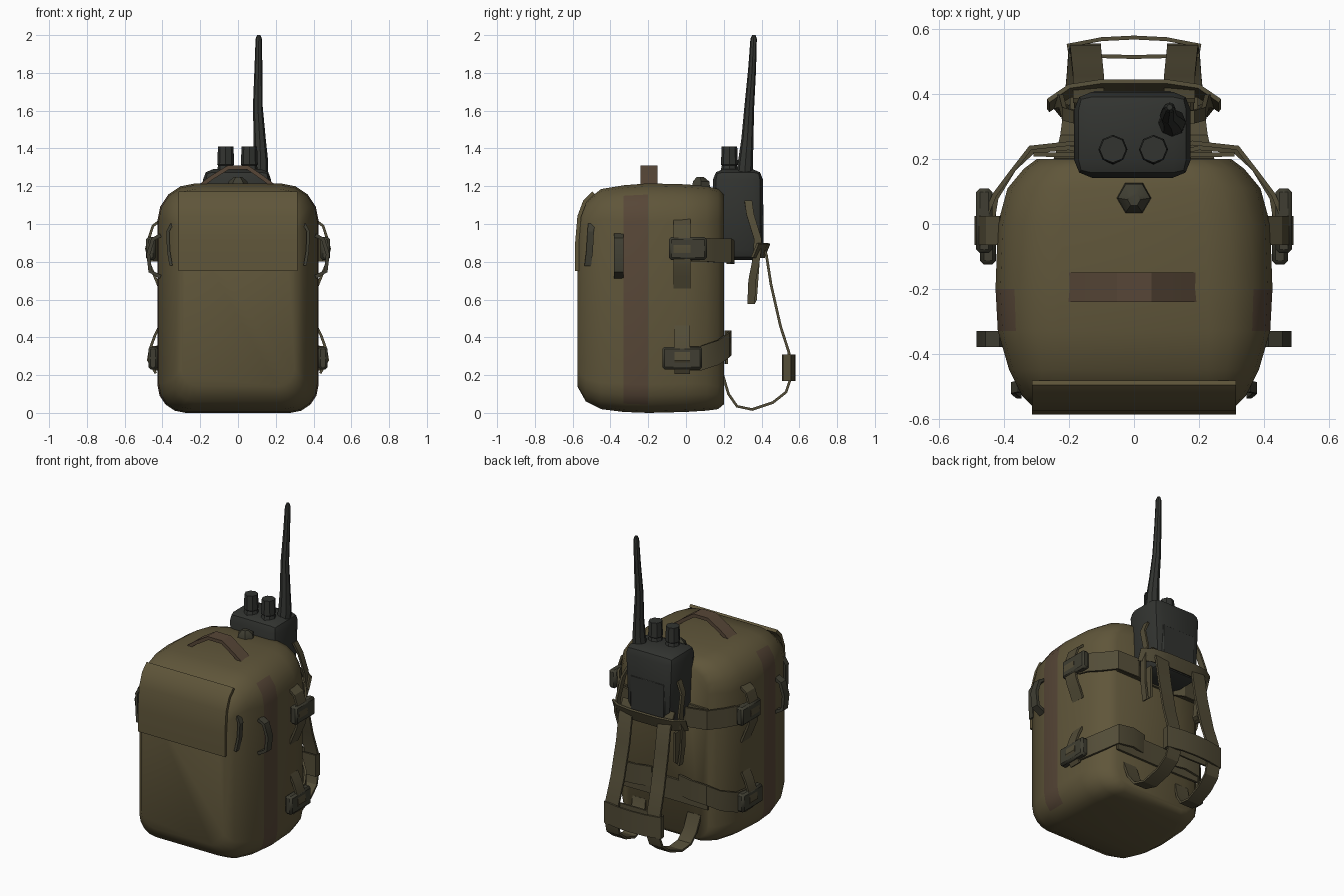
import bpy, bmesh, math
from mathutils import Vector


def material(name, rgb):
    m = bpy.data.materials.new(name)
    m.diffuse_color = (*rgb, 1)
    return m


OLIVE = material("olive", (0.115, 0.092, 0.042))
STRAP = material("strap_olive", (0.085, 0.072, 0.038))
BROWN = material("brown", (0.095, 0.062, 0.038))
BLACK = material("black", (0.032, 0.034, 0.030))
BUCKLE = material("buckle", (0.05, 0.048, 0.032))


def finish(name, bm, mat, angle=40):
    bmesh.ops.recalc_face_normals(bm, faces=bm.faces)
    me = bpy.data.meshes.new(name)
    bm.to_mesh(me)
    bm.free()
    ob = bpy.data.objects.new(name, me)
    bpy.context.collection.objects.link(ob)
    me.materials.append(mat)
    bpy.ops.object.select_all(action='DESELECT')
    ob.select_set(True)
    bpy.context.view_layer.objects.active = ob
    bpy.ops.object.shade_smooth_by_angle(angle=math.radians(angle))
    return ob


def loft(name, rings, mat, closed=False, angle=40):
    bm = bmesh.new()
    vs = [[bm.verts.new(p) for p in r] for r in rings]
    n = len(vs[0])
    pairs = list(zip(vs, vs[1:])) + ([(vs[-1], vs[0])] if closed else [])
    for a, b in pairs:
        for i in range(n):
            j = (i + 1) % n
            bm.faces.new((a[i], a[j], b[j], b[i]))
    if not closed:
        bm.faces.new(vs[0])
        bm.faces.new(vs[-1])
    return finish(name, bm, mat, angle)


def ribbon(name, pts, axis, width, mat=STRAP, thick=0.014, closed=False):
    # flat webbing: rectangular section swept along pts, wide along axis
    pts = [Vector(p) for p in pts]
    n, rings = len(pts), []
    for i, p in enumerate(pts):
        a = pts[i - 1] if (i or closed) else p
        b = pts[(i + 1) % n] if (i < n - 1 or closed) else p
        w = Vector(axis).normalized()
        nn = (b - a).cross(w).normalized() * thick / 2
        w = w * width / 2
        rings.append([p + w + nn, p + w - nn, p - w - nn, p - w + nn])
    return loft(name, rings, mat, closed, 30)


def box(name, c, size, mat, bevel=0.01, seg=1, taper=1.0):
    bm = bmesh.new()
    bmesh.ops.create_cube(bm, size=1)
    for v in bm.verts:
        k = taper if v.co.z < 0 else 1
        v.co = Vector((v.co.x * size[0] * k, v.co.y * size[1], v.co.z * size[2])) + Vector(c)
    bmesh.ops.bevel(bm, geom=bm.edges[:], offset=bevel, segments=seg, affect='EDGES', profile=0.5)
    return finish(name, bm, mat)


def tube(name, sections, mat, sides=8):
    # sections: (x, y, z, radius) stacked along z
    return loft(name, [[(x + r * math.cos(a), y + r * math.sin(a), z)
                        for a in [2 * math.pi * i / sides for i in range(sides)]]
                       for x, y, z, r in sections], mat)


def body_ring(y, hw, z0, z1, rt, rb):
    out = []
    for cx, cz, r, start in ((hw - rt, z1 - rt, rt, 0), (rt - hw, z1 - rt, rt, 90),
                             (rb - hw, z0 + rb, rb, 180), (hw - rb, z0 + rb, rb, 270)):
        for k in range(5):
            a = math.radians(start + k * 22.5)
            out.append((cx + r * math.cos(a), y, cz + r * math.sin(a)))
    return out


# pack body, lofted front to back
body = loft("pack_body", [body_ring(*r) for r in (
    (-0.575, 0.30, 0.14, 1.03, 0.08, 0.09), (-0.53, 0.345, 0.06, 1.12, 0.12, 0.12),
    (-0.45, 0.385, 0.02, 1.185, 0.16, 0.14), (-0.33, 0.42, 0.005, 1.205, 0.19, 0.15),
    (-0.20, 0.427, 0.0, 1.215, 0.20, 0.15), (0.0, 0.42, 0.005, 1.21, 0.20, 0.15),
    (0.11, 0.39, 0.012, 1.20, 0.19, 0.14), (0.17, 0.34, 0.02, 1.185, 0.17, 0.12),
    (0.20, 0.30, 0.045, 1.16, 0.15, 0.10))], OLIVE, angle=50)
# brown side stripes are part of the body skin
body.data.materials.append(BROWN)
for f in body.data.polygons:
    if -0.33 < f.center.y < -0.2 and abs(f.normal.x) > 0.6:
        f.material_index = 1

# front flap and top handle
ribbon("front_flap", [(0, -0.49, 1.165), (0, -0.535, 1.12), (0, -0.565, 1.04), (0, -0.577, 0.9),
                      (0, -0.577, 0.75)], (1, 0, 0), 0.63, OLIVE, 0.02)
ribbon("top_handle", [(-0.2, -0.195, 1.20), (-0.14, -0.195, 1.245), (-0.05, -0.195, 1.3),
                      (0.05, -0.195, 1.3), (0.13, -0.195, 1.245), (0.19, -0.195, 1.20)],
       (0, 1, 0), 0.09, BROWN, 0.022)
tube("top_toggle", [(0, 0.08, 1.19, 0.055), (0, 0.08, 1.225, 0.05), (0, 0.075, 1.25, 0.02)], BUCKLE, 6)

# radio with two knobs and a whip antenna
box("radio", (-0.005, 0.275, 1.05), (0.365, 0.265, 0.48), BLACK, 0.055, 2, 0.88)
box("radio_back_plate", (-0.005, 0.40, 0.98), (0.25, 0.02, 0.26), BLACK, 0.008)
for i, x in enumerate((-0.065, 0.06)):
    tube(f"radio_knob_{i + 1}", [(x, 0.23, 1.27, 0.05), (x, 0.23, 1.31, 0.04),
                                 (x, 0.23, 1.315, 0.045), (x, 0.23, 1.41, 0.041)], BLACK)
tube("antenna", [(0.115, 0.31, 1.25, 0.045), (0.12, 0.315, 1.33, 0.04), (0.115, 0.325, 1.45, 0.032),
                 (0.105, 0.335, 1.62, 0.026), (0.108, 0.35, 1.82, 0.021), (0.11, 0.358, 1.98, 0.017),
                 (0.11, 0.36, 2.0, 0.009)], BLACK)

# cradle bar under the radio
ribbon("radio_cradle_bar", [(-0.265, 0.365, 0.86), (-0.2, 0.41, 0.86), (-0.1, 0.425, 0.86),
                            (0.1, 0.425, 0.86), (0.2, 0.41, 0.86), (0.265, 0.365, 0.86)],
       (0, 0.4, 1), 0.08)
# hip sleeve: closed loop of webbing at the bottom of the harness
ribbon("harness_sleeve", [(-0.2, 0.52, 0.24), (0, 0.515, 0.24), (0.2, 0.52, 0.24), (0.205, 0.55, 0.24),
                          (0.1, 0.57, 0.24), (0, 0.575, 0.24), (-0.1, 0.57, 0.24), (-0.205, 0.55, 0.24)],
       (0, 0, 1), 0.14, STRAP, 0.012, True)
# bands across the back
for name, z, h in (("upper", 0.86, 0.12), ("lower", 0.33, 0.14)):
    ribbon(f"{name}_back_band", [(-0.31, 0.215, z), (0, 0.21, z), (0.31, 0.215, z)], (0, 0, 1), h)

for side, s in (("right", 1), ("left", -1)):
    def m(pts):
        return [(s * x, y, z) for x, y, z in pts]

    # shoulder strap and its loop back to the pack
    ribbon(f"{side}_shoulder_strap", m([(0.14, 0.38, 0.93), (0.14, 0.425, 0.84), (0.14, 0.45, 0.68),
                                        (0.145, 0.50, 0.46), (0.15, 0.545, 0.32), (0.15, 0.55, 0.17),
                                        (0.155, 0.53, 0.11), (0.16, 0.46, 0.055), (0.17, 0.35, 0.018),
                                        (0.18, 0.27, 0.035), (0.19, 0.225, 0.10), (0.2, 0.195, 0.20)]),
           (1, 0, 0), 0.095)
    # hanging cradle strap beside the radio
    ribbon(f"{side}_cradle_strap", m([(0.18, 0.33, 1.12), (0.215, 0.34, 1.05), (0.225, 0.38, 0.92),
                                      (0.24, 0.375, 0.83), (0.22, 0.35, 0.70), (0.2, 0.345, 0.58),
                                      (0.18, 0.355, 0.60), (0.19, 0.37, 0.80)]), (0, 1, 0), 0.04)
    # compression straps wrapping the back corner, with buckles
    ribbon(f"{side}_upper_strap", m([(0.455, 0.03, 0.865), (0.43, 0.09, 0.865), (0.385, 0.15, 0.86),
                                     (0.32, 0.235, 0.86), (0.18, 0.25, 0.85), (0.12, 0.22, 0.85)]),
           (0, 0, 1), 0.125)
    ribbon(f"{side}_lower_strap", m([(0.445, -0.04, 0.29), (0.425, 0.08, 0.29), (0.37, 0.17, 0.32),
                                     (0.31, 0.225, 0.36), (0.2, 0.235, 0.37), (0.1, 0.21, 0.37)]),
           (0, 0, 1), 0.13)
    box(f"{side}_upper_buckle", (s * 0.462, 0.01, 0.87), (0.05, 0.2, 0.12), BUCKLE, 0.012)
    box(f"{side}_lower_buckle", (s * 0.45, -0.02, 0.29), (0.05, 0.21, 0.12), BUCKLE, 0.012)
    # vertical webbing loops through the buckles
    ribbon(f"{side}_upper_loop", m([(0.41, -0.02, 1.02), (0.45, -0.02, 0.99), (0.47, -0.02, 0.93),
                                    (0.485, -0.02, 0.87), (0.465, -0.02, 0.78), (0.44, -0.02, 0.72),
                                    (0.415, -0.02, 0.66)]), (0, 1, 0), 0.09)
    ribbon(f"{side}_lower_loop", m([(0.415, -0.02, 0.46), (0.44, -0.02, 0.41), (0.465, -0.02, 0.34),
                                    (0.475, -0.02, 0.28), (0.435, -0.02, 0.21)]), (0, 1, 0), 0.08)
    # front side clip and zip pull
    ribbon(f"{side}_side_clip", m([(0.41, -0.355, 0.94), (0.45, -0.355, 0.92), (0.475, -0.355, 0.84),
                                   (0.465, -0.355, 0.75), (0.41, -0.355, 0.72)]),
           (0, 1, 0), 0.05, BUCKLE, 0.02)
    ribbon(f"{side}_zip_pull", m([(0.35, -0.50, 1.0), (0.372, -0.505, 0.96), (0.368, -0.51, 0.86),
                                  (0.355, -0.52, 0.78)]), (0, 1, 0), 0.035, BUCKLE, 0.016)
